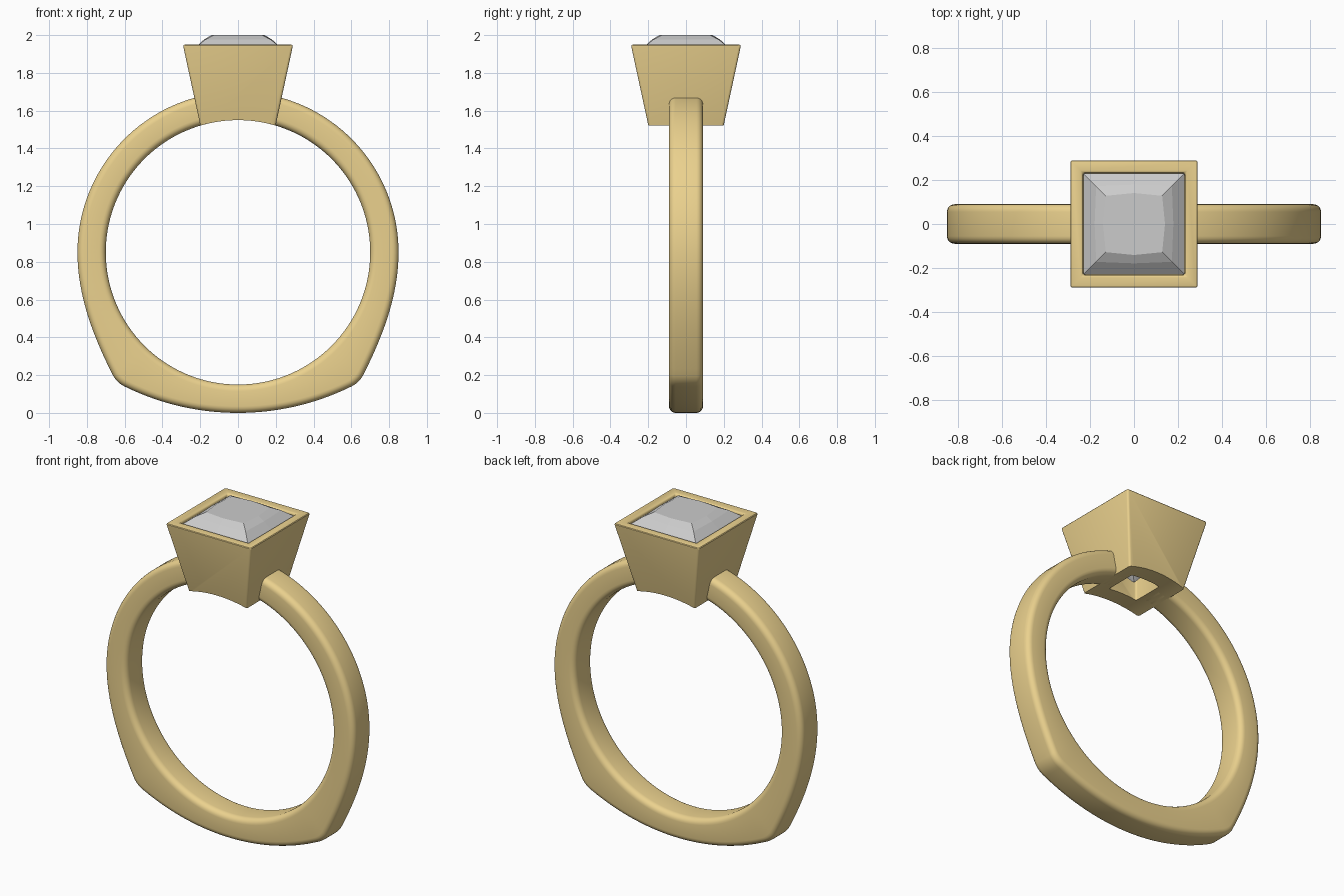
import bpy, bmesh, math
from mathutils import Vector

if "Cube" in bpy.data.objects:
    bpy.data.objects.remove(bpy.data.objects["Cube"])

CZ, RI, RO, HW = 0.85, 0.70, 0.85, 0.09   # finger centre, radii, half width


def material(name, col):
    m = bpy.data.materials.new(name)
    m.diffuse_color = col
    m.use_nodes = True
    m.node_tree.nodes["Principled BSDF"].inputs["Base Color"].default_value = m.diffuse_color
    return m


gold = material("gold", (0.83, 0.64, 0.27, 1))


def loft(name, rings, mat=None, close=False, caps=True):
    """Skin a list of equal-length point rings."""
    bm = bmesh.new()
    loops = [[bm.verts.new(p) for p in r] for r in rings]
    pairs = list(zip(loops, loops[1:])) + ([(loops[-1], loops[0])] if close else [])
    for a, b in pairs:
        n = len(a)
        for i in range(n):
            bm.faces.new((a[i], a[(i + 1) % n], b[(i + 1) % n], b[i]))
    if caps and not close:
        bm.faces.new(loops[0])
        bm.faces.new(loops[-1])
    bmesh.ops.recalc_face_normals(bm, faces=bm.faces)
    me = bpy.data.meshes.new(name)
    bm.to_mesh(me)
    bm.free()
    ob = bpy.data.objects.new(name, me)
    bpy.context.collection.objects.link(ob)
    if mat:
        me.materials.append(mat)
    return ob


def activate(ob):
    bpy.ops.object.select_all(action='DESELECT')
    ob.select_set(True)
    bpy.context.view_layer.objects.active = ob


def bezier(p, n):
    p = [Vector(q) for q in p]
    out = []
    for i in range(n + 1):
        q, t = p, i / n
        while len(q) > 1:
            q = [a.lerp(b, t) for a, b in zip(q, q[1:])]
        out.append(q[0])
    return out


# band outline: round shoulder, straightening side, soft corner, shallow base arc
half = []
for i in range(33):
    a = math.radians(79.5 * (1 - i / 32))
    half.append(Vector((RO * math.cos(a), CZ + RO * math.sin(a))))
half += bezier([(0.85, 0.85), (0.85, 0.62), (0.765, 0.40), (0.66, 0.195)], 16)[1:]
half += bezier([(0.66, 0.195), (0.637, 0.155), (0.59, 0.135)], 6)[1:]
R = (0.59 ** 2 + 0.135 ** 2) / (2 * 0.135)
half += [Vector((x, R - math.sqrt(R * R - x * x)))
         for x in (0.59 * (1 - i / 16) for i in range(1, 17))]
outline = half + [Vector((-p.x, p.y)) for p in reversed(half[:-1])]


# band: rounded-rectangle section swept between finger circle and outline
def section(p):
    d = p - Vector((0, CZ))
    ro = d.length
    d.normalize()
    f = 0.035
    pts = []
    for r0, y0, start in ((ro - f, HW - f, 0), (RI + f, HW - f, 90),
                          (RI + f, f - HW, 180), (ro - f, f - HW, 270)):
        for k in range(6):
            a = math.radians(start + 18 * k)
            r, y = r0 + f * math.cos(a), y0 + f * math.sin(a)
            pts.append((d.x * r, y, CZ + d.y * r))
    return pts


band = loft("band", [section(p) for p in outline], gold)
activate(band)
bpy.ops.object.shade_smooth_by_angle(angle=math.radians(35))


def square(h, z):
    return [(-h, -h, z), (h, -h, z), (h, h, z), (-h, h, z)]


# bezel head: tapered square cup with stone seat and through hole
head = loft("bezel_head", [square(*s) for s in (
    (0.184, 1.45), (0.292, 1.95), (0.232, 1.95), (0.232, 1.90),
    (0.10, 1.72), (0.10, 1.45))], gold, close=True)
bev = head.modifiers.new("soft_edges", 'BEVEL')
bev.width, bev.segments = 0.012, 3

# finger hole cut out of the head's underside
bpy.ops.mesh.primitive_cylinder_add(vertices=128, radius=RI, depth=1,
                                    location=(0, 0, CZ),
                                    rotation=(math.pi / 2, 0, 0))
cutter = bpy.context.object
cutter.name = "finger_cutter"
cutter.hide_render = True
cut = head.modifiers.new("finger_cut", 'BOOLEAN')
cut.operation, cut.object, cut.solver = 'DIFFERENCE', cutter, 'EXACT'
activate(head)
for m in ("soft_edges", "finger_cut"):
    bpy.ops.object.modifier_apply(modifier=m)
bpy.data.objects.remove(cutter)
bpy.ops.object.shade_smooth_by_angle(angle=math.radians(35))


# square faceted stone: pavilion, girdle, crown and table
def facet_ring(h, z, bulge):
    m = h * bulge
    return [(-h, -h, z), (0, -m, z), (h, -h, z), (m, 0, z),
            (h, h, z), (0, m, z), (-h, h, z), (-m, 0, z)]


loft("stone", [facet_ring(*s) for s in (
    (0.004, 1.58, 1), (0.13, 1.73, 1.05), (0.23, 1.91, 1), (0.23, 1.932, 1),
    (0.172, 1.977, 1.04), (0.128, 2.0, 1.1))])
